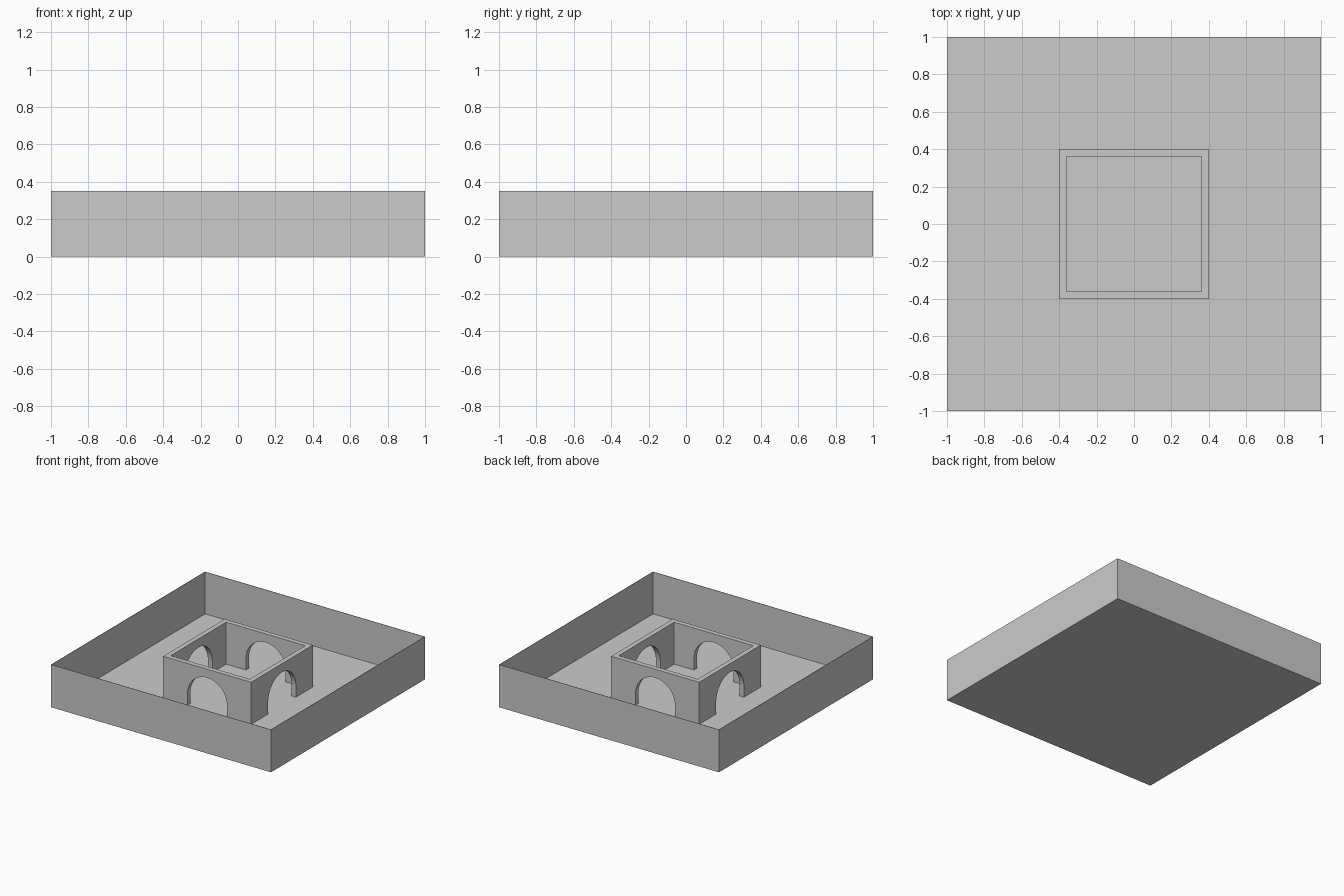
import bpy, bmesh
from math import sin, cos, pi
from mathutils import Matrix

if "Cube" in bpy.data.objects:
    bpy.data.objects.remove(bpy.data.objects["Cube"])

H = 0.35          # wall height
SKIN = 0.005      # outer wall and floor thickness


def finish(bm, name):
    bmesh.ops.remove_doubles(bm, verts=bm.verts, dist=1e-5)
    bmesh.ops.recalc_face_normals(bm, faces=bm.faces)
    mesh = bpy.data.meshes.new(name)
    bm.to_mesh(mesh)
    bm.free()
    obj = bpy.data.objects.new(name, mesh)
    bpy.context.collection.objects.link(obj)
    return obj


# Outer tray: thin floor and perimeter walls
bm = bmesh.new()
bmesh.ops.create_cube(bm, size=1, matrix=Matrix.Translation((0, 0, H / 2)) @ Matrix.Diagonal((2, 2, H, 1)))
bm.normal_update()
top = max(bm.faces, key=lambda f: f.calc_center_median().z)
bmesh.ops.inset_region(bm, faces=[top], thickness=SKIN)
down = bmesh.ops.extrude_discrete_faces(bm, faces=[top])["faces"]
bmesh.ops.translate(bm, verts=down[0].verts, vec=(0, 0, SKIN - H))
finish(bm, "outer_tray")


# Inner enclosure: four mitred walls, each with an arched opening
def arch_profile(half, y, r=0.18, spring=0.10, n=24):
    arc = [(r * cos(pi * i / n), y, spring + r * sin(pi * i / n)) for i in range(n + 1)]
    z0 = SKIN * 0.9
    return ([(half, y, z0), (half, y, H), (-half, y, H), (-half, y, z0), (-r, y, z0)]
            + arc[::-1] + [(r, y, z0)])


bm = bmesh.new()
for k in range(4):
    turn = Matrix.Rotation(k * pi / 2, 3, 'Z')
    loops = []
    for half in (0.40, 0.36):
        verts = [bm.verts.new(p) for p in arch_profile(half, -half)]
        bm.faces.new(verts)
        loops.append(verts)
    outer, inner = loops
    for i in range(len(outer)):
        if i in (0, 2):          # mitre joints stay open and weld together
            continue
        j = (i + 1) % len(outer)
        bm.faces.new((outer[i], outer[j], inner[j], inner[i]))
    bmesh.ops.rotate(bm, verts=outer + inner, cent=(0, 0, 0), matrix=turn)
enclosure = finish(bm, "arched_enclosure")

# Soften only the arch soffits
bpy.context.view_layer.objects.active = enclosure
enclosure.select_set(True)
bpy.ops.object.shade_smooth_by_angle(angle=pi / 6)
